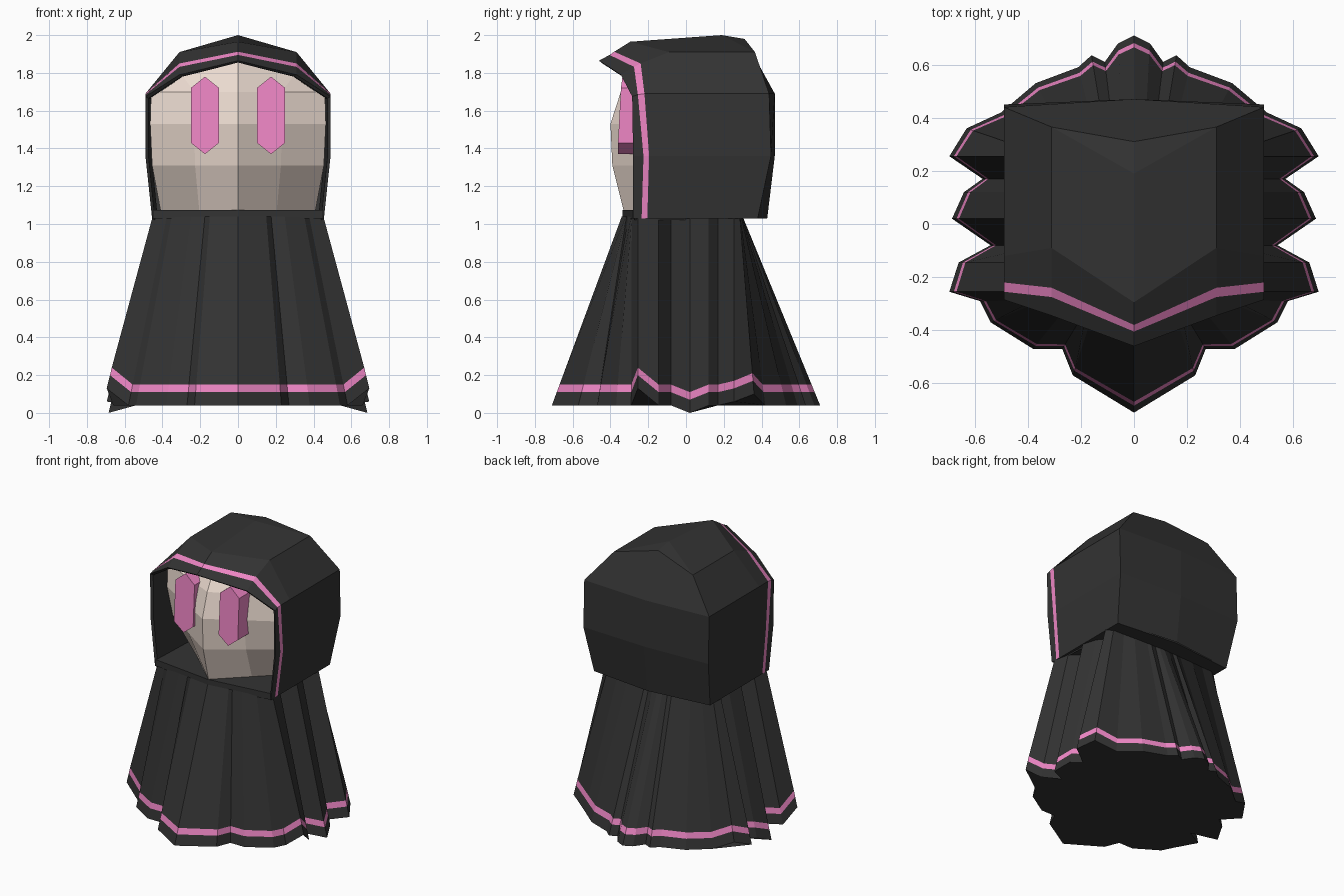
import bpy, bmesh

if "Cube" in bpy.data.objects:
    bpy.data.objects.remove(bpy.data.objects["Cube"])


def material(name, rgb):
    m = bpy.data.materials.new(name)
    m.diffuse_color = (*rgb, 1)
    m.use_nodes = True
    m.node_tree.nodes["Principled BSDF"].inputs["Base Color"].default_value = m.diffuse_color
    return m


CLOTH = material("dark_cloth", (0.033, 0.033, 0.033))
PINK = material("pink", (0.86, 0.24, 0.56))
SKIN = material("pale_skin", (0.86, 0.73, 0.65))


def half_grid(name, rings, mats, pink_band=None, cap_ring=None):
    """Skin neighbouring rings of the right half, then mirror in x."""
    bm = bmesh.new()
    vs = [[bm.verts.new(p) for p in r] for r in rings]
    for i in range(len(vs) - 1):
        for j in range(len(vs[0]) - 1):
            f = bm.faces.new((vs[i][j], vs[i + 1][j], vs[i + 1][j + 1], vs[i][j + 1]))
            f.material_index = int(i == pink_band)
    if cap_ring is not None:
        bm.faces.new(vs[cap_ring])
    # mirrored half
    geo = bmesh.ops.duplicate(bm, geom=bm.verts[:] + bm.edges[:] + bm.faces[:])["geom"]
    for v in geo:
        if isinstance(v, bmesh.types.BMVert):
            v.co.x = -v.co.x
    bmesh.ops.remove_doubles(bm, verts=bm.verts[:], dist=0.0005)
    bmesh.ops.recalc_face_normals(bm, faces=bm.faces[:])
    return finish(name, bm, mats)


def finish(name, bm, mats):
    me = bpy.data.meshes.new(name)
    bm.to_mesh(me)
    bm.free()
    for m in mats:
        me.materials.append(m)
    ob = bpy.data.objects.new(name, me)
    bpy.context.collection.objects.link(ob)
    return ob


def prism(name, pts, shift, mat):
    """Extrude a closed outline by a shift vector."""
    bm = bmesh.new()
    f = bm.faces.new([bm.verts.new(p) for p in pts])
    new = bmesh.ops.extrude_face_region(bm, geom=[f])["geom"]
    bmesh.ops.translate(bm, vec=shift,
                        verts=[g for g in new if isinstance(g, bmesh.types.BMVert)])
    if f.is_valid and len(f.edges[0].link_faces) < 2:
        bm.faces.new(f.verts[:])
    bmesh.ops.recalc_face_normals(bm, faces=bm.faces[:])
    return finish(name, bm, [mat])


# Robe: pleated hem outline (x, y, lift), running up to a squarish neck
hem = [(0, -.71, 0), (.23, -.57, 0), (.27, -.47, 0), (.38, -.47, 0), (.54, -.37, 0),
       (.58, -.29, 0), (.695, -.255, .09), (.66, -.145, 0), (.54, -.08, 0),
       (.685, .02, -.04), (.64, .12, 0), (.57, .17, 0), (.695, .255, .02),
       (.63, .36, .06), (.50, .42, 0), (.37, .53, 0), (.21, .59, 0), (.16, .635, 0),
       (.11, .61, 0), (.06, .68, 0), (0, .71, 0)]


def robe_ring(z):
    ring = []
    t = z - .04
    for x, y, lift in hem:
        nx = .65 * x
        ny = min(max(y, -.34 + .13 * nx + .01 * (y + .71)), .27 + .042 * y)
        ring.append((x + (nx - x) * t, y + (ny - y) * t, z + lift * (z < 1)))
    return ring


half_grid("robe", [robe_ring(z) for z in (.04, .11, .15, 1.04)], [CLOTH, PINK],
          pink_band=1, cap_ring=0)

# Hood: arched ribs from the inner lining, over the rim, to the back
xs = (.455, .49, .49, .31, 0)
ribs = [
    [(-.28, 1.03), (-.28, 1.36), (-.285, 1.675), (-.345, 1.79), (-.46, 1.865)],
    [(-.235, 1.03), (-.225, 1.36), (-.255, 1.685), (-.275, 1.832), (-.405, 1.895)],
    [(-.205, 1.03), (-.195, 1.36), (-.22, 1.69), (-.24, 1.85), (-.38, 1.912)],
    [(-.1, 1.03), (-.1, 1.36), (-.12, 1.69), (-.09, 1.91), (-.295, 1.965)],
    [(.38, 1.03), (.45, 1.36), (.44, 1.69), (.365, 1.91), (.19, 2.0)],
]
rings = [[(x, y, z) for x, (y, z) in zip(xs, r)] for r in ribs]
rings.append([(0, .43, 1.03), (0, .47, 1.36), (0, .47, 1.69), (0, .31, 1.98), (0, .19, 2.0)])
lip = [(x * .965, y + .01, z - .01) for x, y, z in rings[0]]
lining = [(x * .965, .1, z) for x, y, z in lip]
half_grid("hood", [lining, lip] + rings, [CLOTH, PINK], pink_band=3)

# Collar plate closing the hood underneath
right = [(.45, -.28), (.45, .375)]
collar = [(0, -.335)] + right + [(0, .42)] + [(-x, y) for x, y in reversed(right)]
prism("hood_base", [(x, y, 1.03) for x, y in collar], (0, 0, .045), CLOTH)

# Face: faceted wedge, centre ridge to recessed sides (z, half width, ridge y, side y)
rows = [(1.07, .41, -.33, .06), (1.31, .455, -.39, -.08), (1.53, .465, -.40, -.13),
        (1.70, .46, -.345, -.13)]
face = [[(0, yc, z), (w / 2, (yc + ye) / 2, z), (w, ye, z)] for z, w, yc, ye in rows]
face.append([(0, -.25, 1.87), (.30, -.14, 1.79), (.45, -.08, 1.72)])
half_grid("face", face, [SKIN])

# Eyes: upright hexagonal blocks
outline = [(0, 1.37), (.075, 1.43), (.075, 1.72), (0, 1.78), (-.075, 1.72), (-.075, 1.43)]
for side, name in ((-1, "eye_left"), (1, "eye_right")):
    prism(name, [(side * .175 + x, -.36 + max(0, z - 1.6) * .13, z) for x, z in outline],
          (0, .2, 0), PINK)
